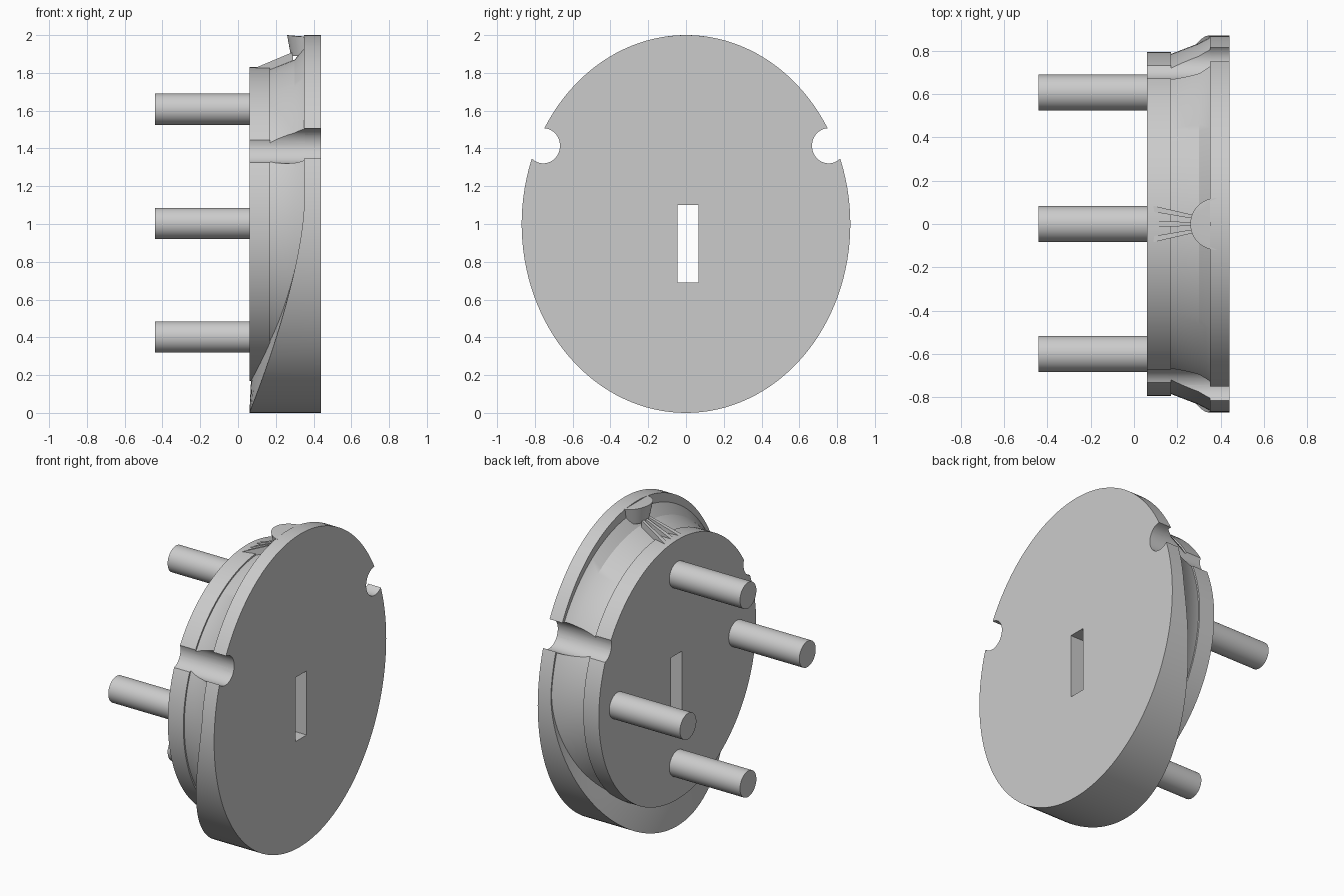
import bpy, bmesh, math

if "Cube" in bpy.data.objects:
    bpy.data.objects.remove(bpy.data.objects["Cube"])

grey = bpy.data.materials.new("plain grey")
grey.diffuse_color = (0.6, 0.6, 0.6, 1)
grey.use_nodes = True
grey.node_tree.nodes["Principled BSDF"].inputs["Base Color"].default_value = grey.diffuse_color
N = 128


def finish(name, bm, mat=True):
    bmesh.ops.recalc_face_normals(bm, faces=bm.faces[:])
    me = bpy.data.meshes.new(name)
    bm.to_mesh(me)
    bm.free()
    ob = bpy.data.objects.new(name, me)
    bpy.context.collection.objects.link(ob)
    if mat:
        me.materials.append(grey)
    return ob


def loft(name, rings, cy=0.0, cz=1.0, n=N, mat=True):
    """Elliptical rings along x; each ring is (x or function of ring angle, ry, rz)."""
    bm = bmesh.new()
    loops = []
    for x, ry, rz in rings:
        loop = []
        for i in range(n):
            a = 2 * math.pi * i / n
            px = x(a) if callable(x) else x
            loop.append(bm.verts.new((px, cy + ry * math.cos(a), cz + rz * math.sin(a))))
        loops.append(loop)
    for l0, l1 in zip(loops, loops[1:]):
        for i in range(n):
            j = (i + 1) % n
            bm.faces.new((l0[i], l0[j], l1[j], l1[i]))
    for loop in (loops[0], loops[-1]):
        c = bm.verts.new((sum(v.co.x for v in loop) / n, cy, cz))
        for i in range(n):
            bm.faces.new((loop[i], loop[(i + 1) % n], c))
    return finish(name, bm, mat)


def hull(name, pts, mat=True):
    bm = bmesh.new()
    for p in pts:
        bm.verts.new(p)
    bmesh.ops.convex_hull(bm, input=bm.verts[:])
    return finish(name, bm, mat)


# rear edge of the rim sweeps backwards towards the bottom
def rim_back(a, extra=0.0):
    z = 1 + math.sin(a)
    return 0.35 - 0.29 * max(0.0, 1 - z / 1.1) ** 1.5 + extra


# main discs
rim = loft("front_rim", [(lambda a: rim_back(a, 0.01), 0.70, 0.80),
                         (rim_back, 0.87, 1.0), (0.44, 0.87, 1.0)])
body = loft("tapered_body", [(0.16, 0.785, 0.815), (0.17, 0.785, 0.82), (0.30, 0.835, 0.87),
                             (0.355, 0.865, 0.94), (0.40, 0.865, 0.94)])
disc = loft("back_disc", [(0.06, 0.795, 0.83), (0.17, 0.795, 0.83)])

# cutters: two side notches and the centre slot
cutters = [loft("notch_cutter", [(-0.2, 0.088, 0.093), (0.6, 0.088, 0.093)],
                s * 0.755, 1.414, 48, False) for s in (-1, 1)]
cutters.append(hull("slot_cutter", [(x, y, z) for x in (-0.2, 0.6)
                                    for y in (-0.045, 0.065) for z in (0.69, 1.10)], False))
for ob in (rim, body, disc):
    bpy.context.view_layer.objects.active = ob
    for c in cutters:
        m = ob.modifiers.new("cut", 'BOOLEAN')
        m.operation = 'DIFFERENCE'
        m.solver = 'EXACT'
        m.object = c
        bpy.ops.object.modifier_apply(modifier=m.name)
for c in cutters:
    bpy.data.objects.remove(c)

parts = [rim, body, disc]

# four rear pins
for k, (y, z) in enumerate([(0, 1.608), (0.607, 1.003), (0, 0.402), (-0.6, 1.003)]):
    parts.append(loft(f"pin_{k + 1}", [(-0.44, 0.083, 0.083), (0.08, 0.083, 0.083)], y, z, 40))

# half-round lug at the top, following the rim curve
pts = []
for i in range(25):
    a = math.pi * (0.5 + i / 24)
    x, y = 0.38 + 0.12 * math.cos(a), 0.12 * math.sin(a)
    top = 1 + math.sqrt(1 - (y / 0.87) ** 2)
    pts += [(x, y, top), (0.38 + 0.1 * math.cos(a), y * 0.8, 1.89)]
parts.append(hull("top_lug", pts))

# fan of three small ribs leading up to the lug
for k, (y0, y1) in enumerate([(-0.07, -0.03), (0, 0), (0.07, 0.03)]):
    rib = []
    for w in (-1, 1):
        rib += [(0.09, y0 + w * 0.014, 1.826), (0.29, y1 + w * 0.008, 1.91),
                (0.09, y0 + w * 0.014, 1.78), (0.29, y1 + w * 0.008, 1.80)]
    parts.append(hull(f"lug_rib_{k + 1}", rib))

# smooth shading with sharp edges
bpy.ops.object.select_all(action='DESELECT')
for ob in parts:
    ob.select_set(True)
bpy.context.view_layer.objects.active = rim
bpy.ops.object.shade_smooth_by_angle(angle=math.radians(25))
